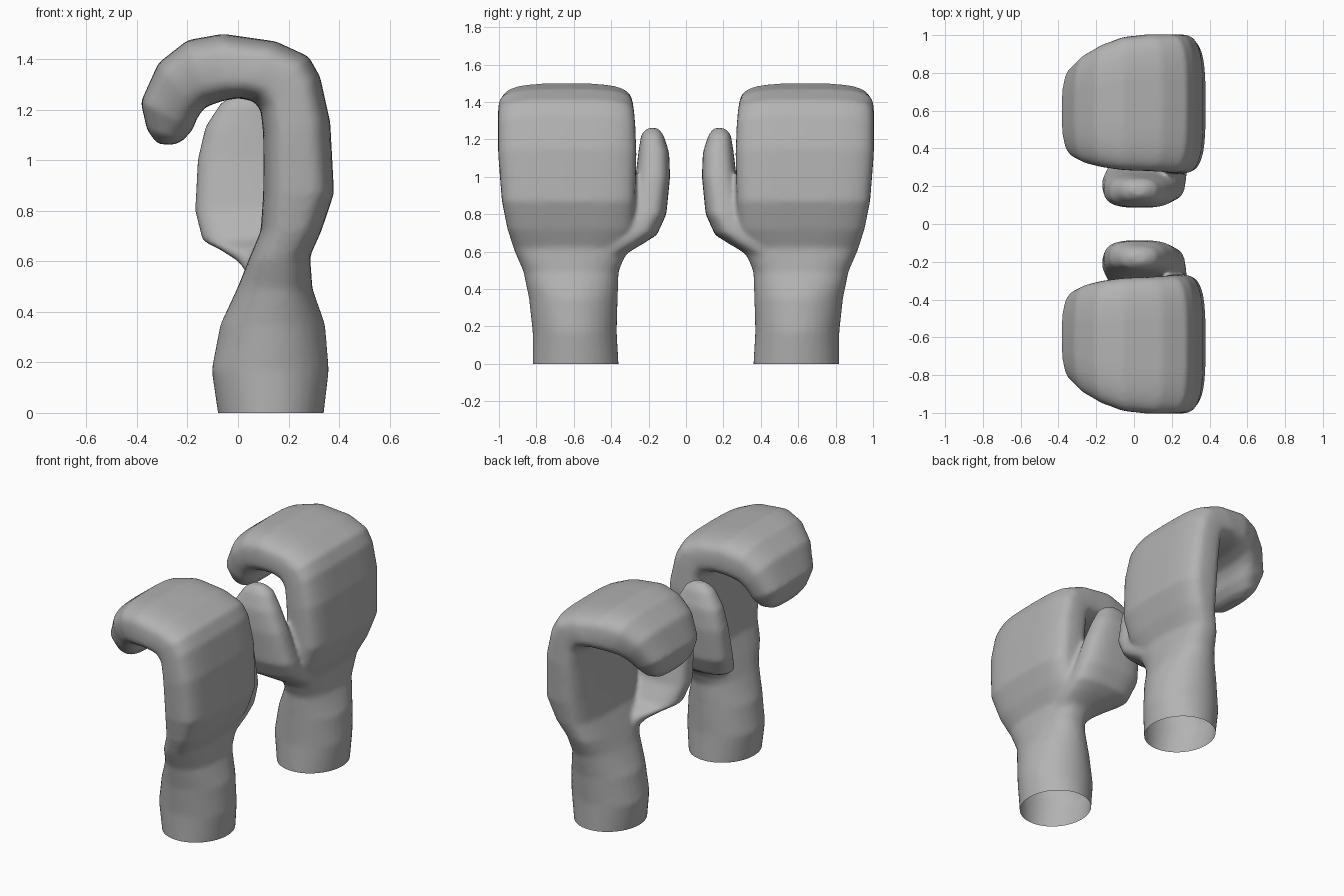
import bpy
import bmesh
import math
from mathutils import Vector

cube = bpy.data.objects.get("Cube")
if cube:
    bpy.data.objects.remove(cube)

grey = bpy.data.materials.new("plain grey")
grey.use_nodes = True
grey.diffuse_color = (0.45, 0.45, 0.45, 1)
grey.node_tree.nodes["Principled BSDF"].inputs["Base Color"].default_value = grey.diffuse_color

SIDES = 32


def loft(bm, rings):
    """Skin rounded sections: inner x, z, outer x, z, y from, y to, squareness."""
    loops = []
    for xi, zi, xo, zo, y0, y1, power in rings:
        mid = Vector(((xi + xo) / 2, (y0 + y1) / 2, (zi + zo) / 2))
        across = Vector(((xo - xi) / 2, 0, (zo - zi) / 2))
        along = Vector((0, (y1 - y0) / 2, 0))
        loop = []
        for i in range(SIDES):
            a = 2 * math.pi * i / SIDES
            c, s = math.cos(a), math.sin(a)
            u = math.copysign(abs(c) ** (2 / power), c)
            v = math.copysign(abs(s) ** (2 / power), s)
            loop.append(bm.verts.new(mid + across * u + along * v))
        loops.append(loop)
    for a, b in zip(loops, loops[1:]):
        for i in range(SIDES):
            j = (i + 1) % SIDES
            bm.faces.new((a[i], a[j], b[j], b[i]))
    bm.faces.new(loops[0][::-1])
    bm.faces.new(loops[-1])


# Wrist, palm and curled fingers in one sweep
palm = [
    (-.06, -.1, .32, -.1, .36, .82, 2),
    (-.08, 0, .34, 0, .36, .82, 2),
    (-.105, .17, .36, .17, .37, .82, 2),
    (-.07, .35, .345, .35, .365, .84, 2),
    (0, .5, .295, .49, .36, .87, 2.3),
    (.04, .6, .285, .62, .31, .92, 2.8),
    (.09, .72, .33, .72, .28, .955, 3.2),
    (.1, .87, .38, .87, .27, .985, 3.5),
    (.1, 1.1, .365, 1.15, .265, 1.005, 3.5),
    (.09, 1.2, .325, 1.33, .27, 1.005, 3.5),
    (.06, 1.235, .28, 1.41, .275, 1.005, 3.5),
    (0, 1.245, .15, 1.47, .28, 1.005, 3.5),
    (-.06, 1.235, -.06, 1.5, .285, .99, 3.5),
    (-.13, 1.21, -.2, 1.475, .3, .95, 3.2),
    (-.16, 1.17, -.315, 1.385, .32, .9, 3),
    (-.18, 1.12, -.385, 1.23, .35, .84, 3),
    (-.22, 1.075, -.36, 1.12, .4, .78, 2.8),
    (-.26, 1.06, -.32, 1.065, .47, .71, 2.5),
]

# Thumb, rising from the side of the palm
thumb = [
    (.06, .52, .25, .52, .4, .6, 2),
    (0, .6, .27, .6, .3, .52, 2.2),
    (-.07, .645, .28, .65, .22, .46, 2.4),
    (-.14, .68, .28, .7, .155, .38, 2.6),
    (-.17, .8, .27, .8, .105, .31, 2.8),
    (-.16, 1, .22, 1, .085, .27, 2.8),
    (-.13, 1.13, .17, 1.13, .09, .255, 2.6),
    (-.07, 1.225, .12, 1.225, .12, .24, 2.4),
    (-.02, 1.26, .07, 1.26, .15, .21, 2),
]


def make_hand(name, side):
    mesh = bpy.data.meshes.new(name)
    bm = bmesh.new()
    loft(bm, palm)
    loft(bm, thumb)
    bmesh.ops.scale(bm, vec=(1, side, 1), verts=bm.verts)
    bmesh.ops.recalc_face_normals(bm, faces=bm.faces)
    bm.to_mesh(mesh)
    bm.free()
    hand = bpy.data.objects.new(name, mesh)
    bpy.context.collection.objects.link(hand)

    # Fuse thumb and palm into one soft skin
    fuse = hand.modifiers.new("fuse", 'REMESH')
    fuse.mode = 'VOXEL'
    fuse.voxel_size = 0.014
    soften = hand.modifiers.new("soften", 'SMOOTH')
    soften.factor = 0.5
    soften.iterations = 8
    graph = bpy.context.evaluated_depsgraph_get()
    skin = bpy.data.meshes.new_from_object(hand.evaluated_get(graph))
    hand.modifiers.clear()

    # Cut the wrist open at the ground
    bm = bmesh.new()
    bm.from_mesh(skin)
    bmesh.ops.bisect_plane(bm, geom=bm.verts[:] + bm.edges[:] + bm.faces[:],
                           plane_co=(0, 0, 0), plane_no=(0, 0, 1), clear_inner=True)
    for face in bm.faces:
        face.smooth = True
    bm.to_mesh(skin)
    bm.free()
    skin.materials.clear()
    skin.materials.append(grey)
    hand.data = skin


make_hand("left_mitten", 1)
make_hand("right_mitten", -1)
